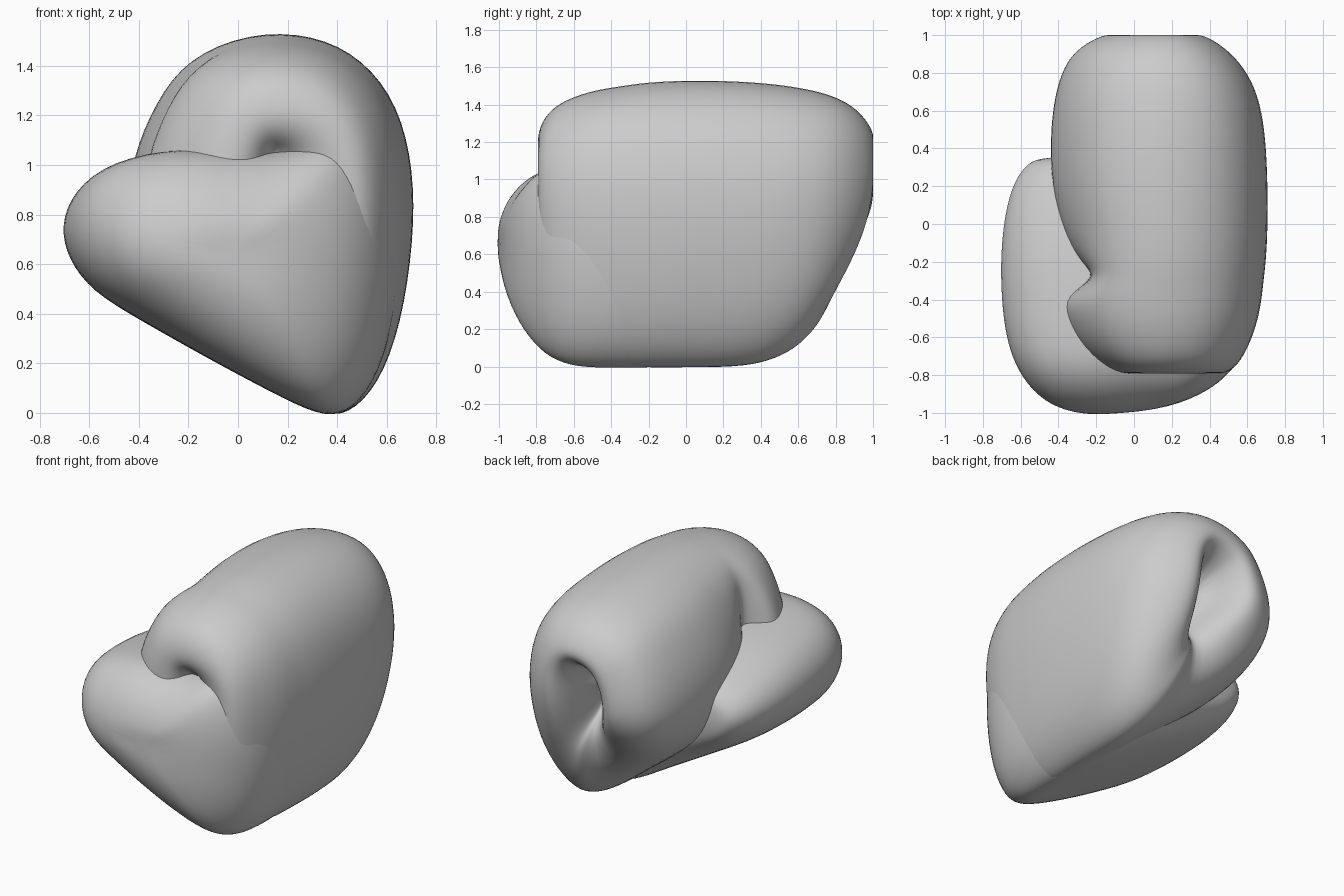
import bpy, bmesh


def lerp_table(table, v):
    """Piecewise-linear lookup."""
    if v <= table[0][0]:
        return table[0][1]
    for (a, fa), (b, fb) in zip(table, table[1:]):
        if v <= b:
            return fa + (fb - fa) * (v - a) / (b - a)
    return table[-1][1]


def remap(v, mid, lo, hi, new_lo, new_hi):
    """Stretch each side of mid so lo..hi becomes new_lo..new_hi."""
    if v < mid:
        return mid + (v - mid) * (mid - new_lo) / (mid - lo)
    return mid + (v - mid) * (new_hi - mid) / (hi - mid)


def loft(name, section, rows, centre, y_scale, push={}):
    """Skin rings along y; each row is (y, left, right, top, bottom)."""
    xs = [p[0] for p in section]
    zs = [p[1] for p in section]
    bm = bmesh.new()
    rings = []
    for r, (y, left, right, top, bottom) in enumerate(rows):
        ring = []
        for i, (px, pz) in enumerate(section):
            x = remap(px, centre[0], min(xs), max(xs), left, right)
            z = remap(pz, centre[1], min(zs), max(zs), bottom, top)
            co = (x + push.get((r, i), 0.0), y * y_scale(i, x, pz, y), z)
            ring.append(bm.verts.new(co))
        rings.append(ring)
    n = len(section)
    for a, b in zip(rings, rings[1:]):
        for i in range(n):
            j = (i + 1) % n
            bm.faces.new((a[i], a[j], b[j], b[i]))
    bm.faces.new(rings[0])
    bm.faces.new(rings[-1])
    bmesh.ops.recalc_face_normals(bm, faces=bm.faces)
    for f in bm.faces:
        f.smooth = True
    me = bpy.data.meshes.new(name)
    bm.to_mesh(me)
    bm.free()
    ob = bpy.data.objects.new(name, me)
    bpy.context.collection.objects.link(ob)
    ob.modifiers.new("smooth", "SUBSURF").levels = 2
    ob.modifiers["smooth"].render_levels = 2
    return ob


# Upper fold: teardrop section, hollowed at both ends
fold_section = [
    (0.33, 0.0), (0.44, 0.0), (0.56, 0.12), (0.65, 0.36), (0.70, 0.70),
    (0.70, 0.98), (0.64, 1.24), (0.50, 1.43), (0.30, 1.53), (0.04, 1.535),
    (-0.20, 1.435), (-0.32, 1.26), (-0.41, 1.04), (-0.44, 0.80),
    (-0.36, 0.58), (-0.18, 0.40), (0.12, 0.17)]
fold_rows = [
    (-0.66, 0.12, 0.22, 1.05, 0.85), (-0.74, 0.08, 0.28, 1.09, 0.75),
    (-0.80, 0.00, 0.42, 1.17, 0.60), (-0.785, -0.12, 0.51, 1.29, 0.30),
    (-0.72, -0.23, 0.57, 1.385, 0.15), (-0.62, -0.33, 0.62, 1.44, 0.06),
    (-0.50, -0.39, 0.66, 1.48, 0.01), (-0.38, -0.41, 0.68, 1.50, 0.0),
    (-0.28, -0.38, 0.69, 1.515, -0.01), (-0.20, -0.38, 0.70, 1.525, -0.01),
    (-0.03, -0.40, 0.71, 1.535, -0.01), (0.20, -0.45, 0.71, 1.535, -0.01),
    (0.45, -0.46, 0.70, 1.52, 0.0), (0.65, -0.44, 0.67, 1.49, 0.05),
    (0.80, -0.40, 0.61, 1.45, 0.13), (0.92, -0.33, 0.51, 1.38, 0.25),
    (1.00, -0.19, 0.39, 1.27, 0.40), (1.01, -0.09, 0.30, 1.19, 0.54),
    (0.90, -0.01, 0.23, 1.11, 0.66), (0.72, 0.06, 0.19, 1.04, 0.78)]
back_slope = [(0.0, 0.79), (0.35, 0.92), (0.8, 1.0)]
back_groove = {16: 0.16, 15: 0.06}
# Crease in the left wall, just behind the front roll
crease = {(8, 11): 0.07, (8, 12): 0.17, (8, 13): 0.20, (8, 14): 0.15,
          (9, 11): 0.02, (9, 12): 0.06, (9, 13): 0.08, (9, 14): 0.06}


def fold_end(i, x, z, y):
    if y < 0:
        return 1.0
    notch = back_groove.get(i, 0.0)
    return lerp_table(back_slope, z) - notch * max(0.0, y - 0.4) / 0.6


loft("upper_fold", fold_section, fold_rows, (0.15, 0.95), fold_end, crease)

# Lower lobe: wedge that sticks out to the left and front
lobe_section = [
    (0.33, 0.0), (0.44, 0.0), (0.56, 0.12), (0.64, 0.36), (0.675, 0.70),
    (0.63, 0.95), (0.51, 1.10), (0.36, 1.09), (0.20, 1.04), (0.0, 1.04),
    (-0.25, 1.06), (-0.53, 1.01), (-0.67, 0.90), (-0.72, 0.76),
    (-0.69, 0.62), (-0.59, 0.49), (-0.40, 0.38), (-0.13, 0.23), (0.14, 0.09)]
lobe_rows = [
    (0.35, -0.47, 0.25, 0.80, 0.44), (0.34, -0.55, 0.32, 0.88, 0.28),
    (0.26, -0.63, 0.42, 0.94, 0.09), (0.10, -0.69, 0.55, 1.00, 0.02),
    (-0.15, -0.72, 0.65, 1.07, -0.01), (-0.40, -0.715, 0.67, 1.10, -0.01),
    (-0.60, -0.69, 0.655, 1.115, -0.01), (-0.75, -0.64, 0.615, 1.11, 0.02),
    (-0.87, -0.56, 0.54, 1.04, 0.11), (-0.96, -0.45, 0.43, 0.92, 0.26),
    (-1.005, -0.30, 0.27, 0.79, 0.43), (-1.01, -0.16, 0.12, 0.71, 0.56)]
front_slope = [(-0.15, 1.0), (0.1, 0.975), (0.3, 0.93), (0.66, 0.85)]


def lobe_end(i, x, z, y):
    if y < 0:
        return lerp_table(front_slope, x)
    return 1.0 + 0.4 * max(0.0, x + 0.3)


loft("lower_lobe", lobe_section, lobe_rows, (0.0, 0.65), lobe_end)
